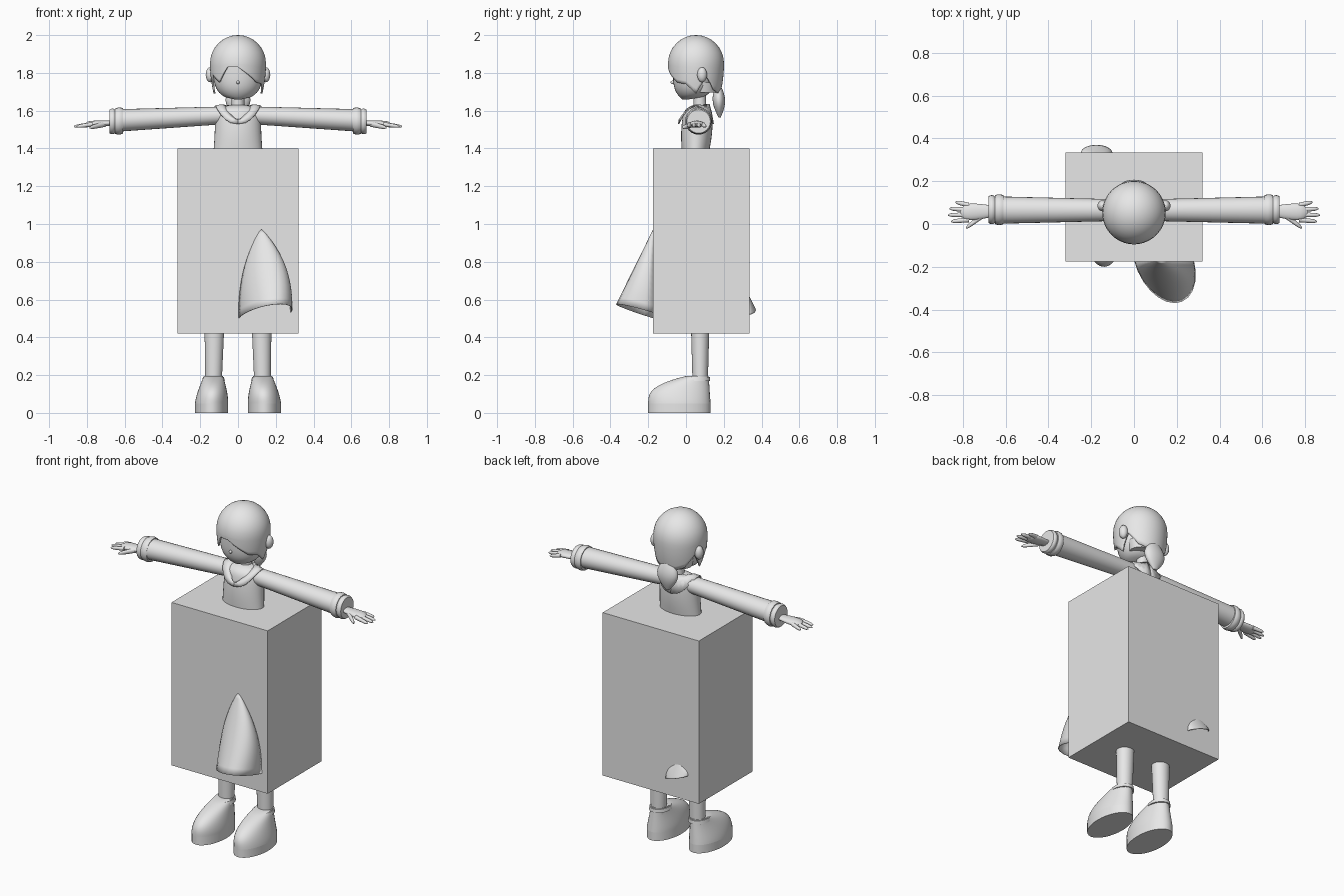
import bpy, bmesh
from math import sin, cos, pi, sqrt, radians
from mathutils import Vector

default_cube = bpy.data.objects.get("Cube")
if default_cube:
    bpy.data.objects.remove(default_cube, do_unlink=True)

colour = (.8, .8, .8, 1)
grey = bpy.data.materials.new("plain_grey")
grey.use_nodes = True
grey.diffuse_color = colour
grey.node_tree.nodes["Principled BSDF"].inputs["Base Color"].default_value = colour

axis_x, axis_y, axis_z = Vector((1, 0, 0)), Vector((0, 1, 0)), Vector((0, 0, 1))


def finish(name, bm, mirror=False, thickness=0, angle=45):
    """Turn a bmesh into a shaded object, optionally mirrored or thickened."""
    bmesh.ops.recalc_face_normals(bm, faces=bm.faces)
    mesh = bpy.data.meshes.new(name)
    bm.to_mesh(mesh)
    bm.free()
    part = bpy.data.objects.new(name, mesh)
    bpy.context.collection.objects.link(part)
    mesh.materials.append(grey)
    bpy.ops.object.select_all(action='DESELECT')
    part.select_set(True)
    bpy.context.view_layer.objects.active = part
    bpy.ops.object.shade_smooth_by_angle(angle=radians(angle))
    if thickness:
        solidify = part.modifiers.new("thickness", 'SOLIDIFY')
        solidify.thickness = thickness
        solidify.offset = -1
    if mirror:
        part.modifiers.new("mirror", 'MIRROR').use_mirror_merge = False
    return part


def join_rows(bm, rows, closed):
    """Join rows of points with quads."""
    rows = [[bm.verts.new(point) for point in row] for row in rows]
    count = len(rows[0])
    for upper, lower in zip(rows, rows[1:]):
        for i in range(count if closed else count - 1):
            j = (i + 1) % count
            bm.faces.new((upper[i], upper[j], lower[j], lower[i]))
    return rows


def fan(bm, ring, tip, closed):
    """Close a row of vertices with triangles to a tip."""
    tip = bm.verts.new(tip)
    following = ring[1:] + ring[:1] if closed else ring[1:]
    for a, b in zip(ring, following):
        bm.faces.new((a, b, tip))


def ellipse(centre, u, v, sides=24):
    turns = [2 * pi * i / sides for i in range(sides)]
    return [centre + u * cos(turn) + v * sin(turn) for turn in turns]


def solid(name, rows, **options):
    """Closed skin over rings, with flat caps."""
    bm = bmesh.new()
    rows = join_rows(bm, rows, True)
    bm.faces.new(rows[0])
    bm.faces.new(rows[-1])
    return finish(name, bm, **options)


def tube(name, start, end, first, last, flat=1, bulge=0, rounded=False, steps=10, **options):
    """Tapered oval tube from start to end."""
    start, end = Vector(start), Vector(end)
    along = end - start
    sideways = abs(along.x) > abs(along.z)
    u, v = (axis_y, axis_z) if sideways else (axis_x, axis_y)
    rows = []
    for k in range(steps + 1):
        t = k / steps
        radius = first + (last - first) * t + bulge * sin(pi * t)
        if rounded:
            radius *= sqrt(1 - .9 * t ** 8)
        rows.append(ellipse(start + along * t, u * radius, v * radius * flat))
    return solid(name, rows, **options)


def stack(name, bottom, top, rule, steps=16, **options):
    """Stack of level ovals; the rule gives middle x, front y, back y and half width."""
    rows = []
    for k in range(steps + 1):
        t = k / steps
        x, front, back, half = rule(t)
        centre = Vector((x, (front + back) / 2, bottom + (top - bottom) * t))
        rows.append(ellipse(centre, axis_x * half, axis_y * (back - front) / 2, sides=32))
    return solid(name, rows, **options)


def ball(name, centre, radii, **options):
    bm = bmesh.new()
    bmesh.ops.create_uvsphere(bm, u_segments=16, v_segments=10, radius=1)
    bmesh.ops.scale(bm, vec=radii, verts=bm.verts)
    bmesh.ops.translate(bm, vec=centre, verts=bm.verts)
    return finish(name, bm, **options)


# Large box around the body
bm = bmesh.new()
bmesh.ops.create_cube(bm, size=1)
bmesh.ops.scale(bm, vec=(.64, .51, .98), verts=bm.verts)
bmesh.ops.translate(bm, vec=(0, .08, .91), verts=bm.verts)
finish("body_box", bm)


# Skirt folds that stick out of the box
def skirt_fold(name, apex, left, right, out, lean, lift, steps=12):
    apex, left, right = Vector(apex), Vector(left), Vector(right)
    push = Vector((lean, out, lift))
    hem = []
    for i in range(steps + 1):
        turn = pi * i / steps
        hem.append(left.lerp(right, (1 - cos(turn)) / 2) + push * sin(turn) - apex)
    rows = []
    for k in range(1, steps + 1):
        s = k / steps
        wide = 1 - (1 - s) ** 2.4
        rows.append([apex + Vector((p.x * wide, p.y * s, p.z * s)) for p in hem])
    bm = bmesh.new()
    fan(bm, join_rows(bm, rows, False)[0], apex, False)
    finish(name, bm, thickness=.004, angle=60)


skirt_fold("skirt_front_fold", apex=(.12, -.17, .98), left=(0, -.17, .5),
           right=(.28, -.17, .53), out=-.2, lean=.05, lift=.06)
skirt_fold("skirt_back_fold", apex=(-.18, .33, .63), left=(-.25, .33, .57),
           right=(-.1, .33, .52), out=.04, lean=0, lift=0)

# Legs and shoes
tube("leg", (.13, .075, .14), (.125, .075, .45), .043, .052, flat=.93, mirror=True)
stack("shoe_sole", 0, .05, lambda t: (.14, -.2, .13, .088), steps=1, mirror=True)
stack("shoe_upper", .05, .195,
      lambda t: (.14 - .01 * t, .2 * t ** 3 - .2, .13 - .01 * t, .088 - .038 * t ** 1.5),
      mirror=True)
tube("shoe_strap", (.13, .05, .17), (.13, .055, .19), .06, .055, flat=1.3, mirror=True)


# Upper body and neck
def torso_rule(t):
    shoulder = 1 - .65 * t ** 16
    middle = .05 + .015 * t
    depth = (.072 + .01 * sin(pi * t)) * shoulder
    return 0, middle - depth, middle + depth, (.12 + .01 * (1 - t) ** 2) * shoulder


stack("torso", 1.38, 1.63, torso_rule, steps=24)
tube("neck", (0, .075, 1.6), (0, .07, 1.74), .034, .032)

# Collar: pointed at the chest, broad at the back
inner, outer = [], []
steps = 12
for i in range(steps + 1):
    turn = pi * i / steps
    across, ahead = max(0, sin(turn)), cos(turn)
    inner.append(Vector((.045 * across, .045 - .08 * ahead,
                         1.635 - .08 * ((1 + ahead) / 2) ** 2)))
    outer.append(Vector((.12 * across ** .8, .053 - .095 * ahead, 1.63 - .1 * ahead ** 2)))
middle = [a.lerp(b, .5) + axis_z * .01 for a, b in zip(inner, outer)]
bm = bmesh.new()
join_rows(bm, [inner, middle, outer], False)
finish("collar", bm, mirror=True, thickness=.006, angle=60)

# Sleeves and cuffs
tube("sleeve", (.06, .065, 1.576), (.64, .065, 1.548), .05, .064, flat=.93, mirror=True)
tube("cuff_inner_band", (.61, .067, 1.546), (.65, .067, 1.544), .067, .067, bulge=.005, mirror=True)
tube("cuff_outer_band", (.65, .067, 1.544), (.68, .067, 1.543), .062, .062, bulge=.006, mirror=True)

# Hands with four spread fingers and a thumb
tube("palm", (.65, .06, 1.535), (.81, .055, 1.527), .024, .042, flat=.45, bulge=.004,
     rounded=True, mirror=True)
for i, name in enumerate(("index_finger", "middle_finger", "ring_finger", "little_finger")):
    spread = i / 3
    reach = .87 - .1 * (spread - .4) ** 2
    tube(name, (.77, .02 + .068 * spread, 1.528), (reach, .012 + .09 * spread, 1.516),
         .012, .009, rounded=True, mirror=True)
tube("thumb", (.7, .045, 1.53), (.785, -.018, 1.51), .015, .011, rounded=True, mirror=True)


# Head: a rounded skull that tapers to the chin
def face_rule(t):
    half = .02 + .11 * sin(pi / 2 * sqrt(min(1, t / .55)))
    front = .05 * (1 - t) ** 6 - .07
    return 0, front, front + 1.76 * half, half


stack("face", 1.66, 1.9, face_rule, steps=20)
ball("nose", (0, -.07, 1.75), (.008, .012, .009))
ball("ear", (.147, .085, 1.79), (.024, .026, .04), mirror=True)

# Hair: a dome whose locks hang to different lengths, counted round from the front
locks = [.02, .06, .1, .11, .16, .07, .14, .16, .16, .16, .14, .07, .16, .06, .1, .02]
per_lock, dome, hang = 5, 8, 6
steps = per_lock * len(locks)
radius, rim, hair_y = .148, 1.85, .053


def hair_point(i, k):
    lock, part = divmod(i, per_lock)
    following = locks[(lock + 1) % len(locks)]
    length = locks[lock] + (following - locks[lock]) * part / per_lock
    if k <= dome:
        tilt = pi / 2 * k / dome
        drop, r = -.15 * cos(tilt), radius * sin(tilt)
    else:
        drop = length * (k - dome) / hang
        r = radius * (1 - 5 * drop ** 2)
    turn = 2 * pi * i / steps
    return r * sin(turn), hair_y - r * cos(turn), rim - drop


bm = bmesh.new()
rows = [[hair_point(i, k) for i in range(steps)] for k in range(1, dome + hang + 1)]
fan(bm, join_rows(bm, rows, True)[0], (0, hair_y, 2), True)
finish("hair", bm, thickness=.01, angle=50)
tube("hair_nape", (0, .1, 1.695), (0, .1, 1.75), .1, .115, flat=.75)
tube("ponytail", (0, .17, 1.745), (0, .178, 1.565), .016, .012, flat=.5, bulge=.052)
